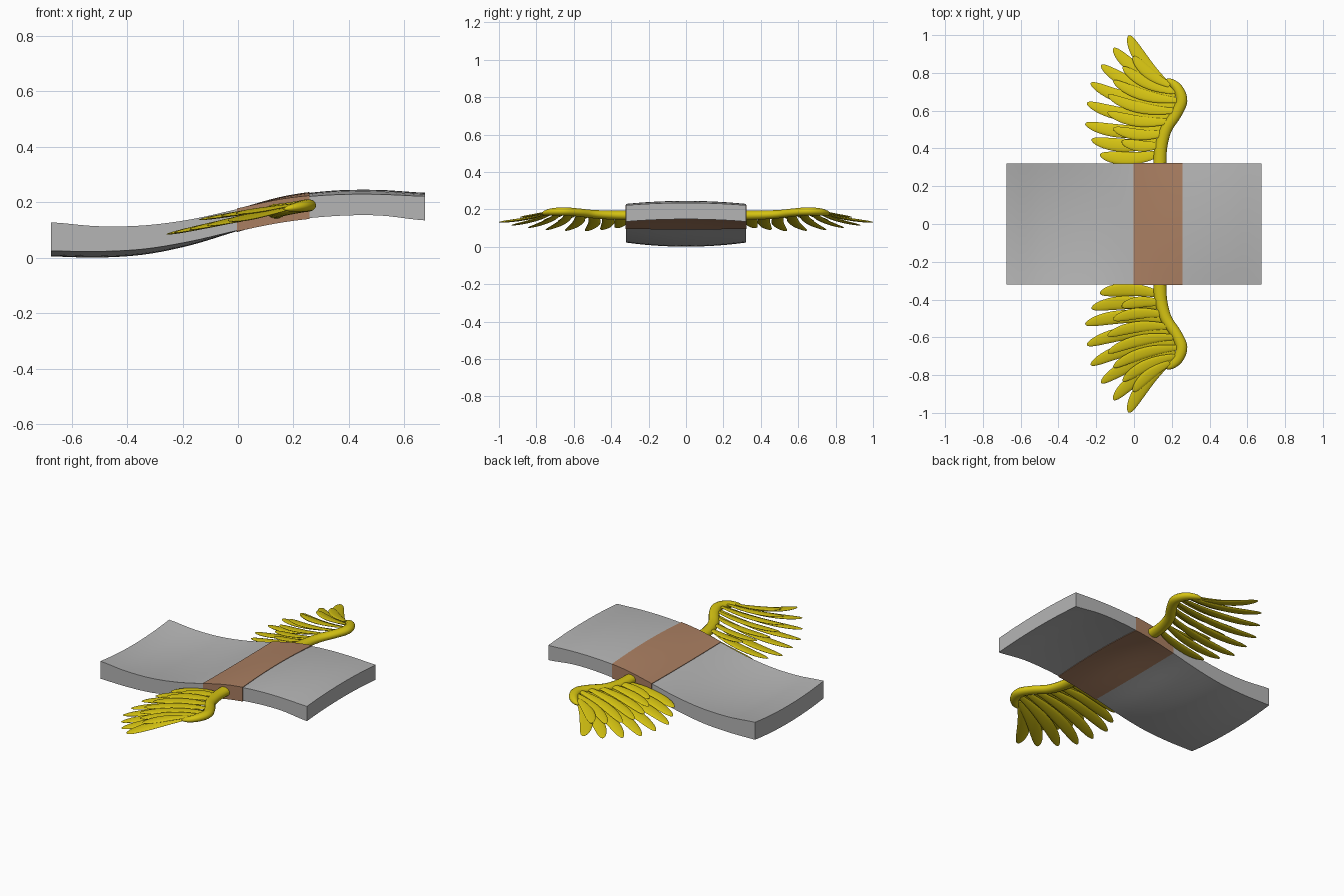
import bpy, bmesh, math
from mathutils import Vector

if "Cube" in bpy.data.objects:
    bpy.data.objects.remove(bpy.data.objects["Cube"])


def material(name, rgb):
    m = bpy.data.materials.new(name)
    m.diffuse_color = (*rgb, 1)
    m.use_nodes = True
    m.node_tree.nodes["Principled BSDF"].inputs["Base Color"].default_value = m.diffuse_color
    return m


GRAY = material("paper gray", (0.46, 0.46, 0.46))
BROWN = material("band brown", (0.40, 0.21, 0.12))
YELLOW = material("wing yellow", (0.66, 0.54, 0.006))


def spline(keys, t):
    """Smooth vector through keys, t in 0..1."""
    n = len(keys) - 1
    i = min(int(t * n), n - 1)
    u = t * n - i
    p = [Vector(keys[min(max(j, 0), n)]) for j in range(i - 1, i + 3)]
    return (2 * p[1] + (p[2] - p[0]) * u + (2 * p[0] - 5 * p[1] + 4 * p[2] - p[3]) * u * u
            + (3 * p[1] - p[0] - 3 * p[2] + p[3]) * u ** 3) / 2


def finish(bm, name, mat, angle=40):
    bmesh.ops.recalc_face_normals(bm, faces=bm.faces)
    me = bpy.data.meshes.new(name)
    bm.to_mesh(me)
    bm.free()
    ob = bpy.data.objects.new(name, me)
    bpy.context.collection.objects.link(ob)
    me.materials.append(mat)
    bpy.ops.object.select_all(action='DESELECT')
    ob.select_set(True)
    bpy.context.view_layer.objects.active = ob
    bpy.ops.object.shade_smooth_by_angle(angle=math.radians(angle))
    return ob


def bridge_rings(bm, rings):
    vr = [[bm.verts.new(p) for p in r] for r in rings]
    n = len(vr[0])
    for a, b in zip(vr, vr[1:]):
        for i in range(n):
            bm.faces.new((a[i], a[(i + 1) % n], b[(i + 1) % n], b[i]))
    bm.faces.new(vr[0])
    bm.faces.new(vr[-1])


# Wavy sheet profile at even x steps: side top z, side bottom z, crown of the middle
X0, X1, HALF = -0.675, 0.675, 0.321
WAVE = [(0.128, 0.025, -0.020), (0.114, 0.023, -0.022), (0.117, 0.032, -0.020),
        (0.139, 0.060, -0.014), (0.176, 0.099, -0.002), (0.211, 0.132, 0.009),
        (0.227, 0.150, 0.015), (0.229, 0.153, 0.016), (0.222, 0.135, 0.013)]


def slab(name, mat, xa, xb, steps, grow):
    bm = bmesh.new()
    rings = []
    ny = 12
    for s in range(steps + 1):
        x = xa + (xb - xa) * s / steps
        top, bot, bow = spline(WAVE, (x - X0) / (X1 - X0))
        ys = [-1 + 2 * j / ny for j in range(ny + 1)]
        w = HALF + grow
        ring = [(x, y * w, top + grow + bow * (1 - y * y)) for y in ys]
        ring += [(x, y * w, bot - grow + bow * (1 - y * y)) for y in reversed(ys)]
        rings.append(ring)
    bridge_rings(bm, rings)
    return finish(bm, name, mat)


slab("paper_stack", GRAY, X0, X1, 40, 0)
slab("paper_band", BROWN, -0.003, 0.257, 12, 0.003)


def mirror_y(ob):
    ob.modifiers.new("other_side", 'MIRROR').use_axis = (False, True, False)


# Wing arm: tapered tube along the leading edge (x, y, z, radius)
ARM = [(0.137, 0.30, 0.168, 0.036), (0.142, 0.40, 0.170, 0.033), (0.170, 0.50, 0.175, 0.030),
       (0.222, 0.58, 0.184, 0.029), (0.252, 0.65, 0.189, 0.030), (0.236, 0.71, 0.187, 0.027),
       (0.200, 0.748, 0.181, 0.020), (0.165, 0.762, 0.175, 0.010)]
bm = bmesh.new()
rings = []
N = 40
for s in range(N + 1):
    t = s / N
    p = spline(ARM, t)
    d = (spline(ARM, min(t + .01, 1)) - spline(ARM, max(t - .01, 0))).to_3d().normalized()
    side = d.cross(Vector((0, 0, 1))).normalized()
    up = side.cross(d)
    r = p[3] * math.sqrt(max(1 - t ** 24, 0.02))
    rings.append([p.to_3d() + side * r * math.cos(a) + up * r * 0.75 * math.sin(a)
                  for a in (2 * math.pi * k / 14 for k in range(14))])
bridge_rings(bm, rings)
mirror_y(finish(bm, "wing_arm", YELLOW, 60))


# Feathers: flat lens sections along a bent line, given root x, y and tip x, y
def feathers(name, rows, width, z_of):
    bm = bmesh.new()
    for k, (rx, ry, tx, ty) in enumerate(rows):
        root, tip = Vector((rx, ry, 0)), Vector((tx, ty, 0))
        axis = tip - root
        length = axis.length
        axis.normalize()
        side = Vector((-axis.y, axis.x, 0))
        rings = []
        for s in range(15):
            t = 1 - (1 - s / 14) ** 1.8
            c = root + axis * length * t + side * 0.07 * length * 4 * t * (1 - t)
            w = width * (0.45 + 0.55 * math.sin(min(t / 0.7, 1) * math.pi / 2))
            w *= math.sqrt(max(1 - t ** 5, 0.004))
            ring = []
            for j in range(12):
                a = 2 * math.pi * j / 12
                # each feather is rolled slightly so neighbours overlap
                q = c + side * w * math.cos(a)
                q.z = z_of(c.x) + 0.22 * w * math.sin(a) + 0.12 * w * math.cos(a)
                ring.append(q)
            rings.append(ring)
        bridge_rings(bm, rings)
    mirror_y(finish(bm, name, YELLOW, 60))


feathers("long_feathers", [
    (0.17, 0.745, -0.03, 0.997), (0.20, 0.72, -0.11, 0.93), (0.22, 0.68, -0.175, 0.84),
    (0.22, 0.63, -0.23, 0.745), (0.20, 0.575, -0.25, 0.64), (0.17, 0.51, -0.258, 0.53),
    (0.15, 0.44, -0.225, 0.445), (0.14, 0.375, -0.18, 0.365)],
    0.037, lambda x: 0.139 + 0.21 * x)
feathers("short_feathers", [
    (0.19, 0.735, -0.005, 0.885), (0.22, 0.70, -0.06, 0.83), (0.23, 0.655, -0.11, 0.757),
    (0.22, 0.60, -0.138, 0.68), (0.19, 0.545, -0.14, 0.59), (0.165, 0.48, -0.11, 0.505),
    (0.15, 0.42, -0.065, 0.435)],
    0.031, lambda x: 0.160 + 0.16 * x)
